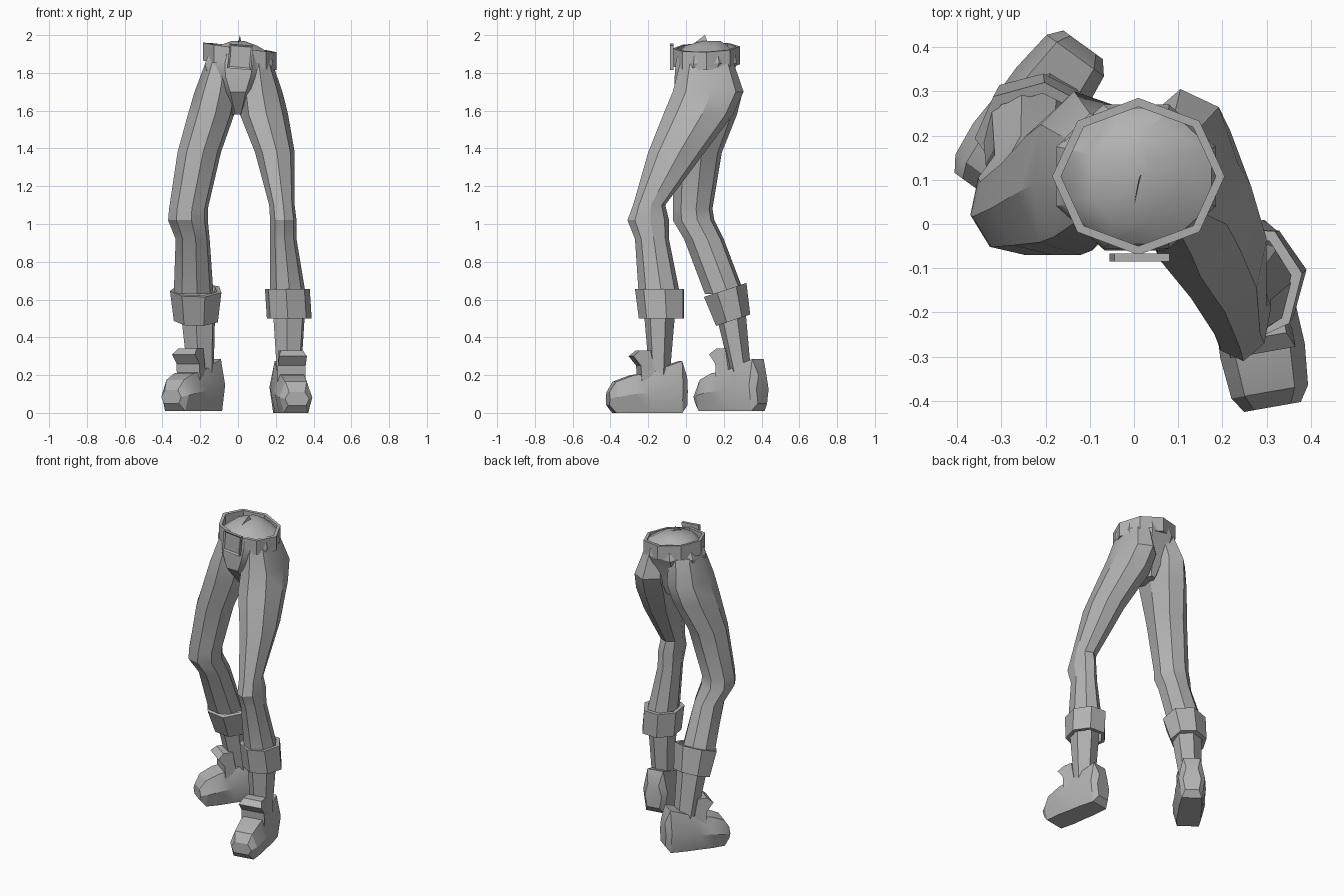
import bpy, bmesh, math
from mathutils import Matrix, Vector

cube = bpy.data.objects.get("Cube")
if cube:
    bpy.data.objects.remove(cube, do_unlink=True)

grey = bpy.data.materials.new("plain grey")
grey.use_nodes = True
grey.diffuse_color = (0.45, 0.45, 0.45, 1)
grey.node_tree.nodes["Principled BSDF"].inputs["Base Color"].default_value = grey.diffuse_color


def finish(name, bm, angle=30):
    bmesh.ops.recalc_face_normals(bm, faces=bm.faces)
    mesh = bpy.data.meshes.new(name)
    bm.to_mesh(mesh)
    bm.free()
    mesh.materials.append(grey)
    obj = bpy.data.objects.new(name, mesh)
    bpy.context.collection.objects.link(obj)
    bpy.ops.object.select_all(action='DESELECT')
    obj.select_set(True)
    bpy.context.view_layer.objects.active = obj
    bpy.ops.object.shade_smooth_by_angle(angle=math.radians(angle))


def ring(x0, x1, y0, y1, z, n=8, turn=22.5, slope=(0, 0)):
    """Polygon that fills the given x and y range, tilted by slope."""
    angles = [math.radians(turn) + math.tau * i / n for i in range(n)]
    mc = max(abs(math.cos(a)) for a in angles)
    ms = max(abs(math.sin(a)) for a in angles)
    points = []
    for a in angles:
        dx = math.cos(a) / mc * (x1 - x0) / 2
        dy = math.sin(a) / ms * (y1 - y0) / 2
        points.append(Vector(((x0 + x1) / 2 + dx, (y0 + y1) / 2 + dy,
                              z + dx * slope[0] + dy * slope[1])))
    return points


def loft(name, rings, closed=False, matrix=Matrix()):
    bm = bmesh.new()
    loops = [[bm.verts.new(p) for p in r] for r in rings]
    pairs = list(zip(loops, loops[1:]))
    if closed:
        pairs.append((loops[-1], loops[0]))
    for a, b in pairs:
        for i in range(len(a)):
            j = (i + 1) % len(a)
            bm.faces.new((a[i], a[j], b[j], b[i]))
    if not closed:
        bm.faces.new(loops[0])
        bm.faces.new(loops[-1])
    bm.transform(matrix)
    finish(name, bm)


def band(name, low, high, wall, **kw):
    """Open hoop with a wall thickness."""
    def inner(b):
        return (b[0] + wall, b[1] - wall, b[2] + wall, b[3] - wall, b[4])
    loft(name, [ring(*b, **kw) for b in (low, high, inner(high), inner(low))], closed=True)


# Trouser legs and bare shins
left_leg = [(0.02, 0.18, -0.03, 0.25, 1.86), (0.0, 0.235, -0.07, 0.305, 1.7),
            (0.01, 0.265, -0.12, 0.25, 1.58), (0.09, 0.3, -0.2, 0.1, 1.38),
            (0.165, 0.3, -0.28, -0.11, 1.1), (0.17, 0.31, -0.31, -0.09, 1.02),
            (0.17, 0.31, -0.27, -0.09, 0.92), (0.17, 0.36, -0.25, -0.03, 0.62)]
right_leg = [(-0.17, 0.0, -0.02, 0.25, 1.86), (-0.23, 0.0, -0.06, 0.3, 1.7),
             (-0.265, -0.02, -0.07, 0.27, 1.58), (-0.32, -0.09, -0.07, 0.19, 1.38),
             (-0.365, -0.16, -0.07, 0.14, 1.08), (-0.37, -0.16, -0.07, 0.15, 1.02),
             (-0.33, -0.15, -0.01, 0.2, 0.92), (-0.34, -0.13, 0.1, 0.31, 0.63)]
loft("left_trouser_leg", [ring(*r, turn=6) for r in left_leg])
loft("right_trouser_leg", [ring(*r, turn=10) for r in right_leg])
loft("left_shin", [ring(*r, n=6) for r in (
    (0.18, 0.36, -0.23, -0.05, 0.62), (0.21, 0.33, -0.19, -0.09, 0.15))])
loft("right_shin", [ring(*r, n=6) for r in (
    (-0.31, -0.12, 0.14, 0.31, 0.6), (-0.26, -0.13, 0.25, 0.35, 0.15))])

# Rolled cuffs
band("left_cuff", (0.15, 0.39, -0.25, 0.0, 0.5), (0.14, 0.38, -0.27, 0.0, 0.655), 0.025,
     n=7, turn=10)
band("right_cuff", (-0.34, -0.1, 0.155, 0.34, 0.49), (-0.36, -0.08, 0.09, 0.32, 0.65), 0.025,
     n=7, turn=-20, slope=(0, 0.33))

# Pelvis with a shallow cap above the waist
loft("pelvis", [ring(*r) for r in (
    (-0.035, 0.035, 0.03, 0.18, 1.58), (-0.1, 0.1, -0.06, 0.22, 1.7),
    (-0.16, 0.16, -0.06, 0.24, 1.78), (-0.175, 0.185, -0.055, 0.27, 1.85),
    (-0.155, 0.175, -0.045, 0.26, 1.9),
    (-0.10, 0.10, 0.0, 0.22, 1.945), (-0.03, 0.03, 0.09, 0.18, 1.97))])

# Belt, slightly lower on the left
band("belt", (-0.185, 0.205, -0.07, 0.285, 1.84), (-0.185, 0.205, -0.07, 0.285, 1.935), 0.02,
     turn=0, slope=(-0.13, 0.03))

# Buckle with a sunken face
bm = bmesh.new()
bmesh.ops.create_cube(bm, size=1)
bmesh.ops.scale(bm, vec=(0.125, 0.018, 0.13), verts=bm.verts)
bm.normal_update()
front = [f for f in bm.faces if f.normal.y < -0.9]
bmesh.ops.inset_region(bm, faces=front, thickness=0.014, depth=0)
bmesh.ops.translate(bm, vec=(0, 0.008, 0), verts=front[0].verts)
bm.transform(Matrix.Translation((0.012, -0.076, 1.885)) @ Matrix.Rotation(math.radians(5), 4, 'Y'))
finish("buckle", bm)

# Small fold standing up from the cap
bm = bmesh.new()
bm.faces.new([bm.verts.new(p) for p in ((0.0, 0.04, 1.955), (0.01, 0.1, 2.0), (0.02, 0.12, 1.95))])
finish("waist_fold", bm)


def section(d, low, high, wide):
    """Shoe cross-section at distance d forward of the heel."""
    mid = low + (high - low) * 0.5
    return [Vector((sx * wide, -d, z)) for sx, z in (
        (-0.75, low), (0.75, low), (1, mid), (0.65, high), (-0.65, high), (-1, mid))]


def shoe(side, heel, turn, lift, length):
    place = Matrix.Translation((*heel, lift)) @ Matrix.Rotation(math.radians(turn), 4, 'Z')
    loft(side + "_shoe", [section(*s) for s in (
        (0, 0.04, 0.19, 0.055), (0.03, 0, 0.275, 0.08), (0.13, 0, 0.24, 0.092),
        (0.2, 0, 0.21, 0.092), (0.29, 0, 0.2, 0.097), (length - 0.035, 0, 0.165, 0.088),
        (length, 0.04, 0.11, 0.065))], matrix=place)
    # Tongue curling forward over the instep, wider at the top
    profile = ((0.17, 0.16, 0.06), (0.2, 0.33, 0.06), (0.26, 0.33, 0.06),
               (0.295, 0.3, 0.075), (0.255, 0.25, 0.075), (0.25, 0.16, 0.075))
    loft(side + "_shoe_tongue",
         [[Vector((s * w, -d, z)) for d, z, w in profile] for s in (-1, 1)], matrix=place)


shoe("left", (0.24, 0.0), 10, 0, 0.42)
shoe("right", (-0.115, 0.405), -36, 0.01, 0.405)
